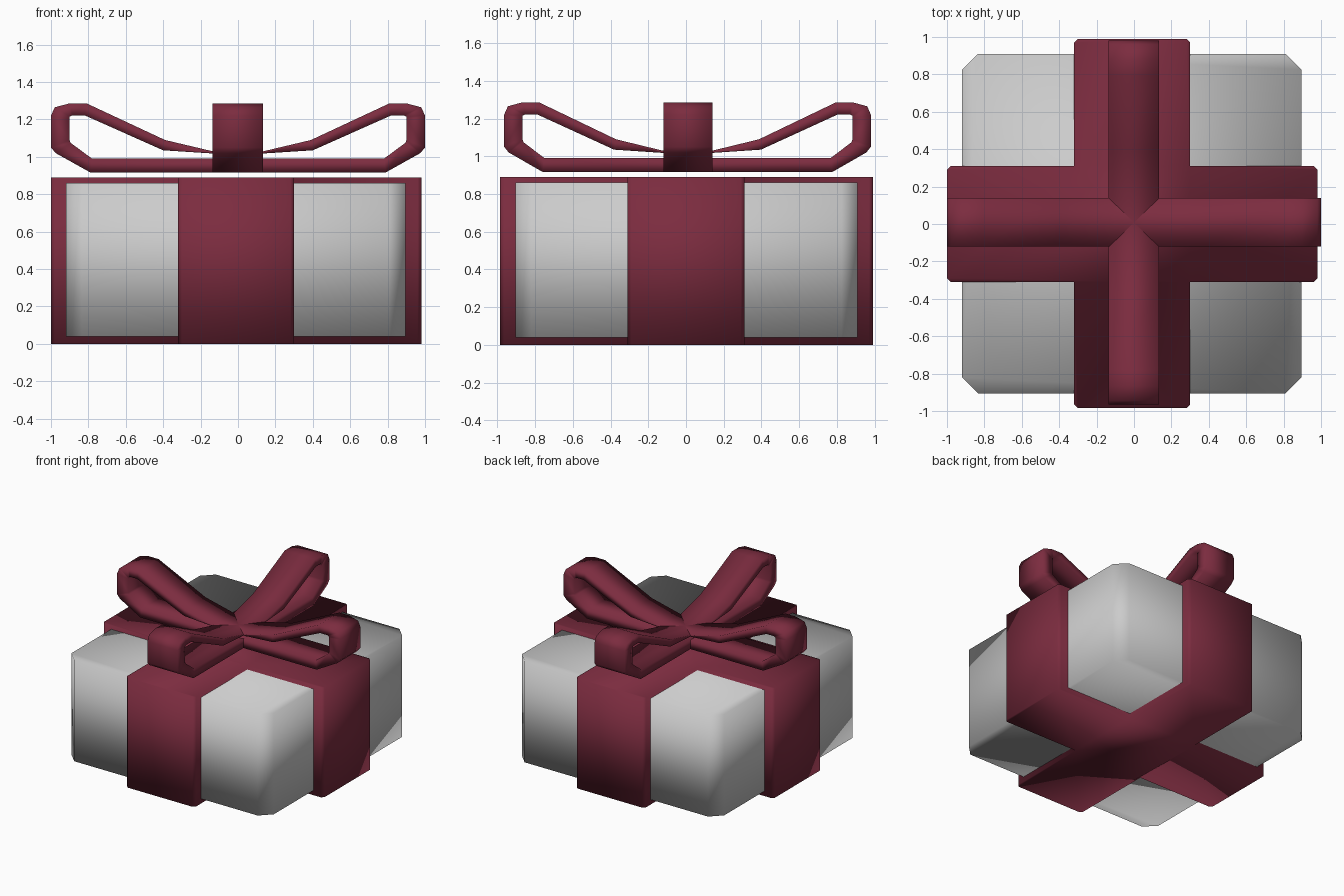
import bpy, bmesh

if "Cube" in bpy.data.objects:
    bpy.data.objects.remove(bpy.data.objects["Cube"])

red = bpy.data.materials.new("ribbon_red")
red.diffuse_color = (0.2, 0.025, 0.05, 1)
red.use_nodes = True
red.node_tree.nodes["Principled BSDF"].inputs["Base Color"].default_value = red.diffuse_color


def finish(name, bm, mat=None):
    bmesh.ops.recalc_face_normals(bm, faces=bm.faces)
    me = bpy.data.meshes.new(name)
    bm.to_mesh(me)
    bm.free()
    ob = bpy.data.objects.new(name, me)
    bpy.context.collection.objects.link(ob)
    if mat:
        me.materials.append(mat)
    for p in me.polygons:
        p.use_smooth = True
    return ob


def prism(name, outline, z0, z1, mat=None):
    """Extrude an xy outline from z0 up to z1."""
    bm = bmesh.new()
    face = bm.faces.new([bm.verts.new((x, y, z0)) for x, y in outline])
    ext = bmesh.ops.extrude_face_region(bm, geom=[face])
    top = [g for g in ext["geom"] if isinstance(g, bmesh.types.BMVert)]
    bmesh.ops.translate(bm, verts=top, vec=(0, 0, z1 - z0))
    return finish(name, bm, mat)


# Box with chamfered upright corners
x0, x1, y0, y1, c = -0.92, 0.895, -0.905, 0.91, 0.085
prism("box", [(x0 + c, y0), (x1 - c, y0), (x1, y0 + c), (x1, y1 - c),
              (x1 - c, y1), (x0 + c, y1), (x0, y1 - c), (x0, y0 + c)], 0.04, 0.86)

# Crossed ribbon bands wrapped round the box
a0, a1, b0, b1, e = -0.32, 0.30, -0.31, 0.31, 0.02
X0, X1, Y0, Y1 = -1.0, 0.98, -0.985, 0.99
prism("ribbon_bands", [
    (a0, b0), (a0, Y0 + e), (a0 + e, Y0), (a1 - e, Y0), (a1, Y0 + e),
    (a1, b0), (X1 - e, b0), (X1, b0 + e), (X1, b1 - e), (X1 - e, b1),
    (a1, b1), (a1, Y1 - e), (a1 - e, Y1), (a0 + e, Y1), (a0, Y1 - e),
    (a0, b1), (X0 + e, b1), (X0, b1 - e), (X0, b0 + e), (X0 + e, b0)],
    0.0, 0.89, red)

# Half profile of a double bow loop: outer and inner points, top to bottom
outer = [(0, 1.02), (.136, 1.03), (.39, 1.09), (.81, 1.286), (.90, 1.286),
         (.98, 1.265), (1, 1.22), (1, 1.05), (.975, 1.02), (.79, .917), (0, .917)]
inner = [(0, 1.01), (.136, 1.018), (.40, 1.035), (.82, 1.222), (.885, 1.222),
         (.9, 1.215), (.9, 1.2), (.9, 1.09), (.895, 1.075), (.78, .99), (0, .99)]


def bow_loop(name, half, centre, w0, w1, along_y):
    bm = bmesh.new()

    def ring(pts, w):
        full = pts + [(-u, z) for u, z in pts[-2:0:-1]]
        return [bm.verts.new((w, centre + u * half, z) if along_y
                             else (centre + u * half, w, z)) for u, z in full]

    rings = [ring(outer, w0), ring(outer, w1), ring(inner, w1), ring(inner, w0)]
    n = len(rings[0])
    for k in range(4):
        r, s = rings[k], rings[(k + 1) % 4]
        for i in range(n):
            j = (i + 1) % n
            bm.faces.new((r[i], r[j], s[j], s[i]))
    return finish(name, bm, red)


# Two crossing bow loops
bow_loop("bow_loop_side", 1.0, 0.0, -0.12, 0.14, False)
bow_loop("bow_loop_front", 0.972, 0.008, -0.137, 0.133, True)
